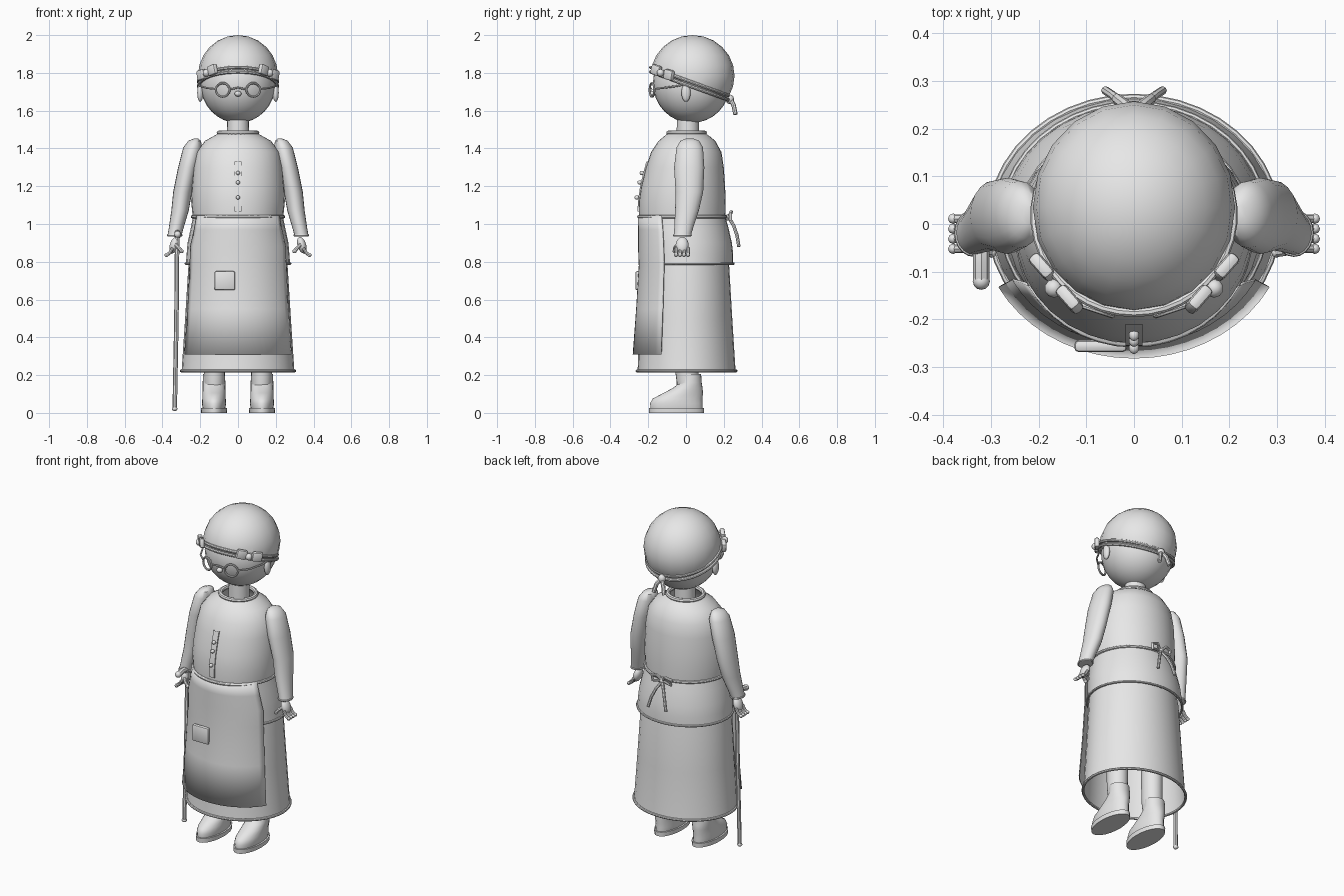
import bpy, bmesh, math
from mathutils import Vector

if "Cube" in bpy.data.objects:
    bpy.data.objects.remove(bpy.data.objects["Cube"])

grey = bpy.data.materials.new("plain grey")
grey.diffuse_color = (0.8, 0.8, 0.8, 1)
grey.use_nodes = True
grey.node_tree.nodes["Principled BSDF"].inputs["Base Color"].default_value = grey.diffuse_color


def finish(name, bm):
    me = bpy.data.meshes.new(name)
    bmesh.ops.recalc_face_normals(bm, faces=bm.faces)
    bm.to_mesh(me)
    bm.free()
    me.materials.append(grey)
    ob = bpy.data.objects.new(name, me)
    bpy.context.collection.objects.link(ob)
    return ob


def loft(name, rings, n=32, arc=None, caps=False):
    """Skin horizontal ellipses (cx, cy, z, rx, ry); arc = start and end degrees."""
    bm = bmesh.new()
    a0, a1 = arc or (0, 360)
    count = n + 1 if arc else n
    rows = []
    for cx, cy, z, rx, ry in rings:
        row = []
        for i in range(count):
            t = math.radians(a0 + (a1 - a0) * i / n)
            row.append(bm.verts.new((cx + rx * math.cos(t), cy + ry * math.sin(t), z)))
        rows.append(row)
    for a, b in zip(rows, rows[1:]):
        for i in range(n):
            j = (i + 1) % count
            bm.faces.new((a[i], a[j], b[j], b[i]))
    if caps:
        bm.faces.new(rows[0])
        bm.faces.new(rows[-1])
    return finish(name, bm)


def body(name, profile, **kw):
    """Loft from rows of (z, half width, front y, back y)."""
    return loft(name, [(0, (f + b) / 2, z, w, (b - f) / 2) for z, w, f, b in profile], **kw)


def ball(name, loc, r, rot=(0, 0, 0), seg=16, cut=None):
    bm = bmesh.new()
    bmesh.ops.create_uvsphere(bm, u_segments=seg, v_segments=seg // 2 + 2, radius=1)
    for v in bm.verts:
        v.co = Vector(v.co) * Vector(r)
    if cut:
        bmesh.ops.bisect_plane(bm, geom=bm.verts[:] + bm.edges[:] + bm.faces[:],
                               plane_co=Vector(cut[0]) - Vector(loc), plane_no=cut[1], clear_inner=True)
    ob = finish(name, bm)
    ob.location, ob.rotation_euler = loc, rot
    return ob


def tube(name, pts, r, cyclic=False, res=2):
    cu = bpy.data.curves.new(name, 'CURVE')
    cu.dimensions = '3D'
    cu.bevel_depth, cu.bevel_resolution, cu.use_fill_caps = r, res, True
    sp = cu.splines.new('POLY')
    sp.points.add(len(pts) - 1)
    for p, co in zip(sp.points, pts):
        p.co = (*co, 1)
    sp.use_cyclic_u = cyclic
    cu.materials.append(grey)
    ob = bpy.data.objects.new(name, cu)
    bpy.context.collection.objects.link(ob)
    bpy.ops.object.select_all(action='DESELECT')
    ob.select_set(True)
    bpy.context.view_layer.objects.active = ob
    bpy.ops.object.convert(target='MESH')
    return ob


def box(name, loc, size, bevel, rot=(0, 0, 0)):
    bm = bmesh.new()
    bmesh.ops.create_cube(bm, size=1)
    for v in bm.verts:
        v.co = Vector(v.co) * Vector(size)
    bmesh.ops.bevel(bm, geom=bm.edges[:], offset=bevel, segments=2, affect='EDGES', profile=0.5)
    ob = finish(name, bm)
    ob.location, ob.rotation_euler = loc, rot
    return ob


def ellipse(cx, cy, z, rx, ry, n=40):
    return [(cx + rx * math.cos(2 * math.pi * i / n), cy + ry * math.sin(2 * math.pi * i / n), z)
            for i in range(n)]


# Clothing: blouse, flared lower blouse, skirt and trims
body("blouse", [(1.485, .095, -.09, .095), (1.465, .13, -.115, .125), (1.44, .175, -.145, .155),
                (1.38, .22, -.185, .188), (1.3, .236, -.213, .2), (1.2, .244, -.238, .207),
                (1.12, .248, -.25, .21), (1.04, .24, -.248, .208)])
body("lower_blouse", [(1.04, .238, -.245, .208), (.98, .25, -.247, .225), (.9, .267, -.245, .243),
                      (.84, .272, -.24, .25), (.79, .276, -.238, .25)])
body("skirt", [(1.0, .225, -.225, .19), (.79, .262, -.235, .228), (.5, .28, -.245, .245),
               (.23, .298, -.256, .262), (.215, .3, -.258, .264)])
tube("skirt_hem", ellipse(0, .003, .222, .3, .262), .008, True)
tube("blouse_rim", ellipse(0, .006, .79, .276, .245), .007, True)
tube("apron_tie", ellipse(0, -.02, 1.038, .241, .23), .009, True)
tube("collar", ellipse(0, .003, 1.482, .1, .095), .013, True)

# Apron wrapped around the front
apron = loft("apron", [(0, -.02, 1.045, .25, .236), (0, -.01, .97, .265, .243), (0, 0, .88, .288, .254),
                       (0, 0, .78, .29, .25), (0, 0, .55, .303, .264), (0, 0, .31, .322, .282)],
             n=18, arc=(208, 332))
solid = apron.modifiers.new("thickness", 'SOLIDIFY')
solid.thickness = .006
box("apron_pocket", (-.07, -.256, .7), (.11, .025, .1), .009)

# Button strip following the chest
bm = bmesh.new()
strip = [(1.33, -.21), (1.27, -.227), (1.2, -.243), (1.12, -.255), (1.065, -.256)]
rows = [[bm.verts.new((x, y, z)) for x, y in ((-.018, y + .01), (-.018, y), (.018, y), (.018, y + .01))]
        for z, y in strip]
for a, b in zip(rows, rows[1:]):
    for i in range(3):
        bm.faces.new((a[i], a[i + 1], b[i + 1], b[i]))
finish("button_strip", bm)
for z, y in ((1.27, -.233), (1.22, -.245), (1.14, -.26)):
    ball("button", (0, y, z), (.011, .013, .011), seg=10)

# Head, neck, nose and tilted headscarf
loft("neck", [(0, .01, 1.44, .06, .06), (0, .01, 1.58, .056, .058)], n=20)
ball("head", (0, .03, 1.745), (.2, .205, .21), seg=28)
ball("nose", (0, -.178, 1.69), (.018, .016, .015), seg=12)
ball("headscarf", (0, .035, 1.785), (.212, .222, .215), seg=20, cut=((0, 0, 1.75), (0, .36, 1)))
for dz in (-.012, .012):
    pts = []
    for i in range(40):
        t, y, z = 2 * math.pi * i / 40, 0, 1.75
        for _ in range(6):
            s = math.sqrt(1 - ((z - 1.785) / .215) ** 2)
            y = .035 + .224 * s * math.sin(t)
            z = 1.75 - .36 * y
        pts.append((.213 * s * math.cos(t), y, z + dz))
    tube("scarf_band", pts, .009, True)

# Knots with loops and tails at the nape and at the waist
ball("scarf_knot", (0, .232, 1.66), (.022, .022, .025))
ball("apron_knot", (0, .225, 1.035), (.018, .018, .018))
for s in (-1, 1):
    tube("scarf_tail", [(0, .235, 1.66), (s * .022, .252, 1.63), (s * .035, .262, 1.58)], .012)
    tube("apron_bow_loop", [(0, .227, 1.035), (s * .03, .24, 1.065), (s * .065, .235, 1.055),
                            (s * .06, .235, 1.025), (0, .227, 1.035)], .009)
    tube("apron_bow_tail", [(0, .23, 1.03), (s * .025, .253, .99), (s * .045, .27, .94),
                            (s * .06, .28, .88)], .009)
tube("glasses_bridge", [(-.045, -.182, 1.712), (0, -.19, 1.722), (.045, -.182, 1.712)], .005)

for s in (-1, 1):
    # Ears, round glasses and scarf bows
    ball("ear", (s * .2, 0, 1.695), (.016, .024, .048))
    tube("glasses_rim", [(s * (.081 + .036 * math.cos(a)), -.18 + .012 * math.cos(a),
                          1.71 + .036 * math.sin(a)) for a in [math.pi * i / 12 for i in range(24)]],
         .006, True)
    tube("glasses_temple", [(s * .117, -.168, 1.715), (s * .165, -.125, 1.72), (s * .2, -.05, 1.73),
                            (s * .207, 0, 1.74)], .005)
    for k, (x, y, z) in enumerate(((.135, -.158, 1.815), (.192, -.09, 1.79))):
        box("scarf_bow_loop", (s * x, y, z), (.06, .028, .055), .01, (0, s * (.3, .2)[k], s * .85))
    ball("scarf_bow_knot", (s * .168, -.135, 1.8), (.02, .02, .02), seg=10)

    # Sleeves with cuffs
    loft("sleeve", [(s * .222, .02, 1.452, .012, .02), (s * .23, .02, 1.44, .034, .05),
                    (s * .24, .02, 1.405, .05, .07), (s * .265, .017, 1.3, .052, .08),
                    (s * .293, .018, 1.17, .05, .073), (s * .307, .005, 1.07, .046, .063),
                    (s * .327, -.012, .98, .039, .05), (s * .337, -.02, .935, .037, .045)],
         n=20, caps=True)
    tube("cuff", ellipse(s * .335, -.019, .94, .036, .044, 20), .006, True)

    # Hands with four fingers and a thumb
    ball("palm", (s * .338, -.02, .888), (.023, .034, .045), (0, -s * .3, 0))
    for i in range(4):
        y = -.052 + i * .021
        tube("finger", [(s * .345, y, .875), (s * .36, y, .848), (s * .377, y, .836)], .009)
        ball("fingertip", (s * .379, y, .836), (.011, .011, .011), seg=8)
    tube("thumb", [(s * .335, -.04, .895), (s * .315, -.058, .875), (s * .3, -.06, .857)], .01)
    ball("thumb_tip", (s * .299, -.06, .856), (.011, .011, .011), seg=8)

    # Legs, shoes and soles
    loft("leg", [(s * .125, .01, .13, .052, .055), (s * .125, .005, .22, .056, .062),
                 (s * .125, .005, .6, .06, .065)], n=20, caps=True)
    loft("shoe", [(s * .127, -.05, .025, .06, .138), (s * .127, -.051, .05, .064, .139),
                  (s * .127, -.045, .075, .062, .132), (s * .127, -.015, .105, .061, .105),
                  (s * .127, .008, .13, .06, .08), (s * .127, .025, .16, .06, .058),
                  (s * .127, .025, .205, .058, .055)], n=24, caps=True)
    loft("sole", [(s * .127, -.05, 0, .068, .145), (s * .127, -.05, .026, .07, .146)], n=24, caps=True)

# Walking cane with a forward handle
tube("cane_shaft", [(-.322, -.03, .945), (-.326, -.035, .5), (-.335, -.04, .02)], .012)
tube("cane_handle", [(-.32, -.015, .935), (-.32, -.035, .95), (-.32, -.08, .952), (-.32, -.12, .945)], .017)
ball("cane_handle_end", (-.32, -.12, .945), (.018, .018, .018), seg=12)
ball("cane_tip", (-.335, -.04, .022), (.015, .015, .012), seg=12)

# Smooth shading with sharp creases kept
bpy.ops.object.select_all(action='SELECT')
bpy.context.view_layer.objects.active = apron
bpy.ops.object.shade_smooth_by_angle(angle=math.radians(40))
